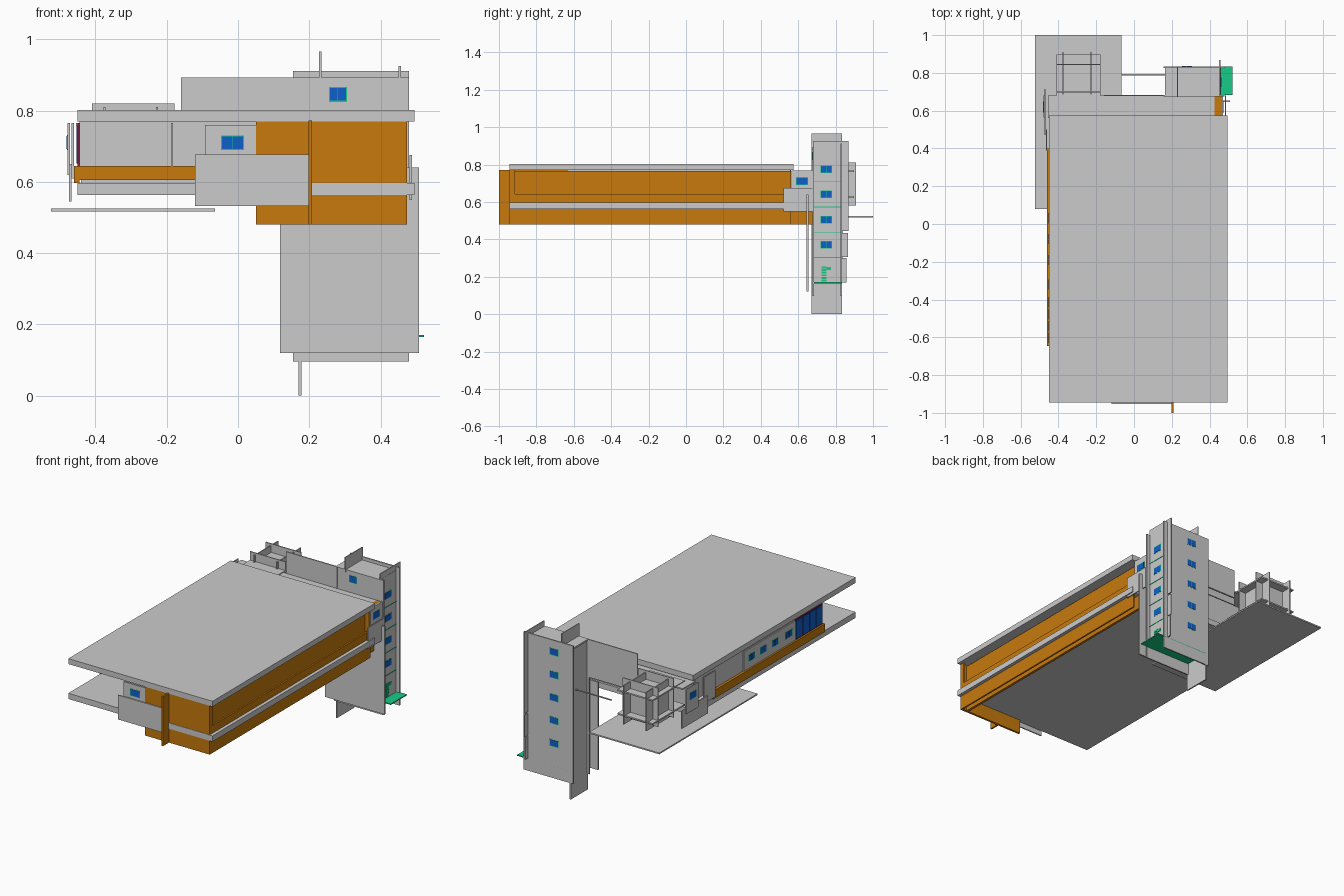
import bpy

def mat(name, rgb):
    m = bpy.data.materials.new(name)
    m.diffuse_color = (*rgb, 1)
    return m

ORANGE = mat("orange", (0.57, 0.195, 0.004))
BLUE = mat("blue", (0.005, 0.115, 0.6))
GREEN = mat("green", (0.008, 0.6, 0.24))
RED = mat("dark_red", (0.18, 0.01, 0.05))

def box(name, x, y, z, m=None):
    """Axis-aligned box from (min, max) ranges."""
    lo, hi = zip(x, y, z)
    v = [(a, b, c) for a in x for b in y for c in z]
    f = [(0, 1, 3, 2), (4, 6, 7, 5), (0, 4, 5, 1), (2, 3, 7, 6), (0, 2, 6, 4), (1, 5, 7, 3)]
    me = bpy.data.meshes.new(name)
    me.from_pydata(v, [], f)
    ob = bpy.data.objects.new(name, me)
    bpy.context.collection.objects.link(ob)
    if m:
        me.materials.append(m)
    return ob

def window(name, axis, pos, u, z, out):
    """Two-pane window on a wall; axis is the wall normal, out its direction."""
    def part(n, uu, zz, depth, m):
        d = tuple(sorted((pos - 0.002 * out, pos + depth * out)))
        box(n, *((d, uu) if axis == 'x' else (uu, d)), zz, m)
    t, mid = 0.003, (u[0] + u[1]) / 2
    part(name + "_frame", u, z, 0.001, GREEN)
    part(name + "_pane_a", (u[0] + t, mid - t / 4), (z[0] + t, z[1] - t), 0.002, BLUE)
    part(name + "_pane_b", (mid + t / 4, u[1] - t), (z[0] + t, z[1] - t), 0.002, BLUE)

# Main slabs
box("roof_slab", (-0.45, 0.495), (-0.945, 0.575), (0.77, 0.802))
box("floor_slab", (-0.45, 0.495), (-0.945, 0.575), (0.563, 0.597))
box("terrace_slab", (-0.525, -0.065), (0.08, 1.0), (0.517, 0.525))

# East side orange walls
box("east_inner_wall", (0.425, 0.44), (-0.93, 0.68), (0.48, 0.765), ORANGE)
box("east_parapet", (0.465, 0.475), (-0.93, 0.56), (0.597, 0.642), ORANGE)
box("east_parapet_ledge", (0.44, 0.467), (-0.93, 0.56), (0.605, 0.611), ORANGE)
box("east_lower_beam", (0.465, 0.475), (-0.93, 0.56), (0.48, 0.563), ORANGE)
box("corner_post", (0.465, 0.475), (-0.93, -0.915), (0.642, 0.77), ORANGE)
box("east_corridor_wall", (0.435, 0.465), (0.56, 0.678), (0.60, 0.765), ORANGE)

# Front walls
box("front_wall", (0.05, 0.475), (-0.943, -0.93), (0.48, 0.77), ORANGE)
box("front_fin", (0.198, 0.208), (-1.0, -0.93), (0.48, 0.772), ORANGE)
box("front_balcony_panel", (-0.12, 0.198), (-0.952, -0.945), (0.533, 0.677))
box("front_window_wall", (-0.092, 0.06), (-0.94, -0.93), (0.60, 0.76))
window("front_window", 'y', -0.94, (-0.048, 0.017), (0.69, 0.731), -1)
box("front_inner_return", (0.05, 0.058), (-0.93, -0.635), (0.597, 0.77), ORANGE)

# Recessed front wall and west wall
box("recess_base", (-0.455, 0.05), (-0.645, -0.635), (0.605, 0.645), ORANGE)
box("recess_wall", (-0.445, 0.05), (-0.64, -0.63), (0.645, 0.77))
box("recess_post", (-0.188, -0.182), (-0.648, -0.635), (0.645, 0.765))
box("west_base", (-0.46, -0.445), (-0.645, 0.40), (0.597, 0.645), ORANGE)
box("west_wall", (-0.445, -0.435), (-0.635, 0.56), (0.645, 0.77))
box("west_window_panel", (-0.45, -0.445), (-0.38, 0.10), (0.645, 0.76))
for i, y in enumerate((0.03, -0.08, -0.19, -0.32)):
    window(f"west_window_{i}", 'x', -0.45, (y - 0.03, y + 0.03), (0.685, 0.725), -1)
box("west_glazing_frame", (-0.45, -0.445), (-0.635, -0.38), (0.645, 0.765), RED)
for i in range(4):
    y = -0.63 + i * 0.0625
    box(f"west_glazing_{i}", (-0.453, -0.449), (y, y + 0.055), (0.652, 0.758), BLUE)

# Rear corridor
box("corridor_roof", (-0.455, 0.435), (0.56, 0.68), (0.757, 0.765))
box("rear_wall", (-0.44, 0.43), (0.555, 0.562), (0.597, 0.77))
box("rear_screen", (-0.16, 0.47), (0.677, 0.684), (0.67, 0.893))

# Side window panels at both ends of the corridor
box("east_window_wall", (0.465, 0.472), (0.565, 0.678), (0.62, 0.768))
window("east_window", 'x', 0.472, (0.588, 0.652), (0.69, 0.732), 1)
box("east_balcony_panel", (0.482, 0.488), (0.52, 0.68), (0.55, 0.675))
box("west_end_wall", (-0.479, -0.472), (0.565, 0.68), (0.62, 0.766))
window("west_end_window", 'x', -0.479, (0.588, 0.652), (0.69, 0.732), -1)
box("west_balcony_panel", (-0.474, -0.468), (0.47, 0.715), (0.545, 0.65))
box("west_screen", (-0.467, -0.461), (0.39, 0.50), (0.61, 0.765))

# Interlocking panel bay above the terrace
for i, x in enumerate((-0.375, -0.227)):
    box(f"bay_fin_{i}", (x - 0.003, x + 0.003), (0.685, 0.91), (0.58, 0.81))
for i, y in enumerate((0.70, 0.845)):
    box(f"bay_cross_panel_{i}", (-0.41, -0.178), (y - 0.003, y + 0.003), (0.59, 0.82))
for i, z in enumerate((0.625, 0.765)):
    box(f"bay_shelf_{i}", (-0.41, -0.178), (0.597, 0.897), (z - 0.004, z + 0.004))

# Stair tower walls
box("tower_back_wall", (0.155, 0.48), (0.826, 0.834), (0.096, 0.912))
box("tower_east_wall", (0.45, 0.458), (0.68, 0.83), (0.17, 0.893))
box("tower_front_wall", (0.155, 0.48), (0.676, 0.684), (0.096, 0.893))
box("tower_west_wall", (0.17, 0.178), (0.672, 0.834), (0.0, 0.893))
box("tower_roof", (0.165, 0.458), (0.68, 0.83), (0.883, 0.893))
box("tower_roof_fin", (0.228, 0.234), (0.672, 0.834), (0.88, 0.966))
box("tower_front_screen", (0.118, 0.508), (0.645, 0.655), (0.12, 0.64))
for i, (y, z) in enumerate(((0.858, (0.17, 0.30)), (0.865, (0.305, 0.435)), (0.868, (0.445, 0.925)))):
    box(f"tower_east_fin_{i}", (0.451, 0.457), (0.83, y), z)
box("tower_top_fin", (0.451, 0.457), (0.68, 0.83), (0.893, 0.925))

# Tower floors, windows and entrance
box("entrance_slab", (0.18, 0.522), (0.684, 0.834), (0.165, 0.171), GREEN)
for i in range(5):
    z = 0.303 + i * 0.135
    window(f"tower_back_window_{i}", 'y', 0.834, (0.25, 0.31), (z - 0.02, z + 0.02), 1)
    if i < 4:
        box(f"tower_floor_{i}", (0.18, 0.46), (0.684, 0.826), (z - 0.002, z + 0.002), GREEN)
        window(f"tower_east_window_{i}", 'x', 0.458, (0.719, 0.78), (z + 0.047, z + 0.088), 1)
window("tower_front_window", 'y', 0.676, (0.255, 0.306), (0.825, 0.867), -1)
for i in range(6):
    z = 0.175 + i * 0.014
    box(f"entrance_step_{i}", (0.456, 0.462), (0.725, 0.752), (z, z + 0.01), GREEN)
box("entrance_lamp", (0.456, 0.462), (0.752, 0.775), (0.235, 0.252), GREEN)

# Handrail linking tower and terrace
box("link_rail", (-0.065, 0.17), (0.787, 0.793), (0.632, 0.638))
